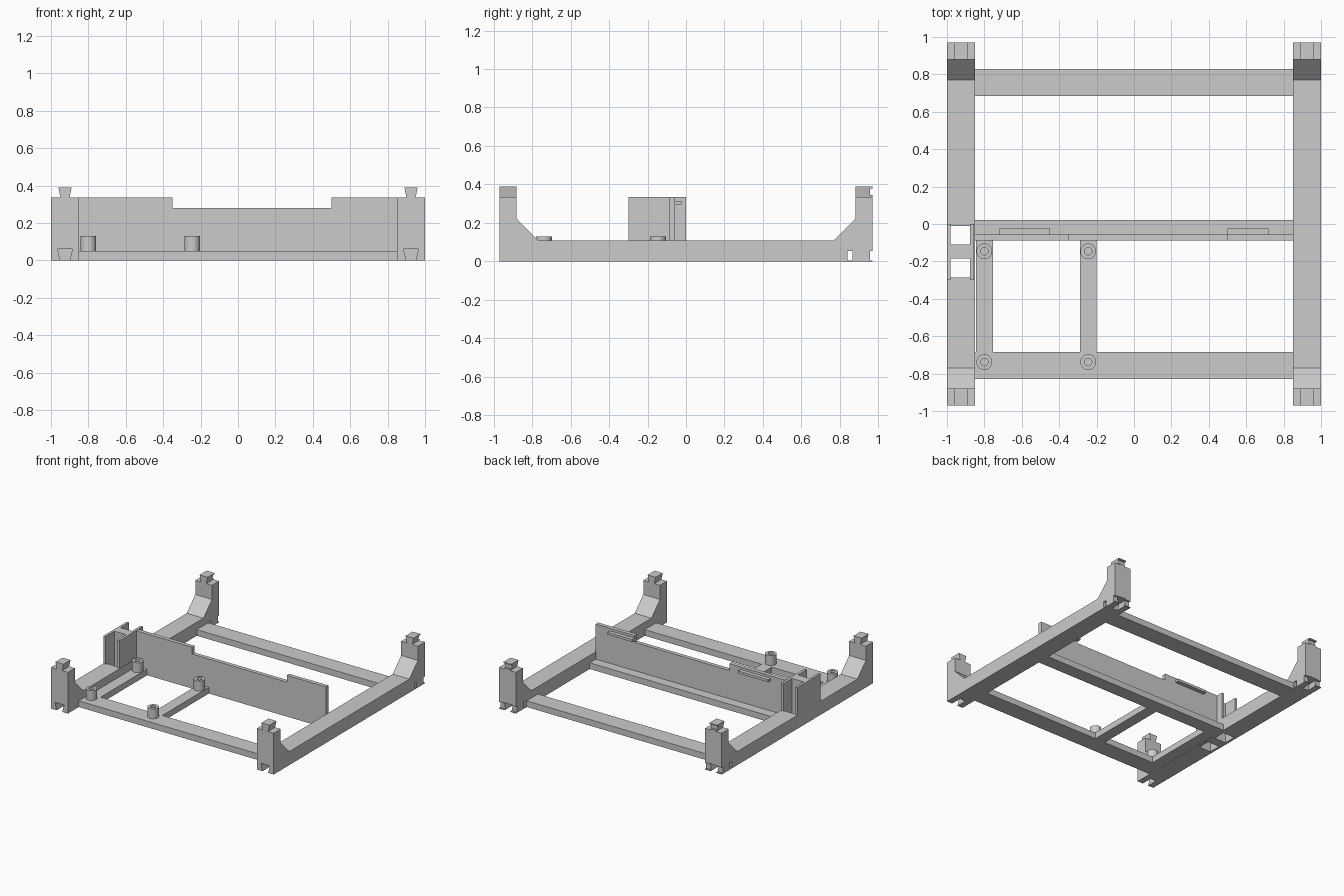
import bpy
import bmesh
import math
from mathutils import Vector

cube = bpy.data.objects.get("Cube")
if cube:
    bpy.data.objects.remove(cube, do_unlink=True)

grey = bpy.data.materials.new("light grey plastic")
grey.use_nodes = True
colour = (0.6, 0.6, 0.6, 1)
grey.diffuse_color = colour
grey.node_tree.nodes["Principled BSDF"].inputs["Base Color"].default_value = colour


def finish(name, bm):
    bmesh.ops.recalc_face_normals(bm, faces=bm.faces)
    mesh = bpy.data.meshes.new(name)
    bm.to_mesh(mesh)
    bm.free()
    mesh.materials.append(grey)
    obj = bpy.data.objects.new(name, mesh)
    bpy.context.collection.objects.link(obj)
    return obj


def prism(name, outline, axis, low, high):
    """Extrude a closed outline along x, y or z; outline keeps the other axes in order."""
    place = {"x": lambda a, b: (low, a, b),
             "y": lambda a, b: (a, low, b),
             "z": lambda a, b: (a, b, low)}[axis]
    bm = bmesh.new()
    face = bm.faces.new([bm.verts.new(place(a, b)) for a, b in outline])
    out = bmesh.ops.extrude_face_region(bm, geom=[face])
    step = Vector([high - low if k == axis else 0 for k in "xyz"])
    moved = [v for v in out["geom"] if isinstance(v, bmesh.types.BMVert)]
    bmesh.ops.translate(bm, verts=moved, vec=step)
    return finish(name, bm)


def box(name, x0, x1, y0, y1, z0, z1):
    return prism(name, [(x0, y0), (x1, y0), (x1, y1), (x0, y1)], "z", z0, z1)


def carve(target, cutters):
    """Subtract the cutters, keep the result and drop the cutters."""
    for c in cutters:
        c.hide_render = True
        mod = target.modifiers.new("cut", "BOOLEAN")
        mod.operation = "DIFFERENCE"
        mod.solver = "EXACT"
        mod.object = c
    graph = bpy.context.evaluated_depsgraph_get()
    mesh = bpy.data.meshes.new_from_object(target.evaluated_get(graph))
    target.modifiers.clear()
    target.data = mesh
    for c in cutters:
        bpy.data.objects.remove(c, do_unlink=True)


END, POST, RAIL, TOP, BEAM = 0.97, 0.88, 0.11, 0.335, 0.05


def dovetail(name, cx, z0, z1, foot, head, y0, y1):
    return prism(name, [(cx - foot, z0), (cx + foot, z0), (cx + head, z1), (cx - head, z1)],
                 "y", y0, y1)


# Side rails with corner posts, dovetail pegs and matching sockets
half = [(POST - 0.11, RAIL), (POST, 0.22), (POST, TOP), (END, TOP), (END, 0)]
rail_outline = half + [(-y, z) for y, z in reversed(half)]
for side, word in ((1, "left"), (-1, "right")):
    cx = side * 0.925
    rail = prism(word + "_side_rail", rail_outline, "x", cx - 0.075, cx + 0.075)
    cutters = [
        dovetail("socket_cutter", cx, -0.01, 0.06, 0.023, 0.04, -1.0, -POST),
        dovetail("socket_cutter", cx, -0.01, 0.06, 0.023, 0.04, POST, 1.0),
        box("tie_slot_cutter", cx - 0.1, cx + 0.1, 0.84, 0.865, 0.006, 0.055),
        box("tie_notch_cutter", cx - 0.1, cx + 0.1, 0.955, 1.0, 0.006, 0.055),
    ]
    if side < 0:
        for y0, y1 in ((-0.285, -0.185), (-0.11, -0.01)):
            cutters.append(box("pocket_cutter", -0.98, -0.876, y0, y1, -0.1, 0.2))
    carve(rail, cutters)
    dovetail(word + "_front_peg", cx, TOP, 0.39, 0.024, 0.036, -END, -POST)
    peg = dovetail(word + "_back_peg", cx, TOP, 0.39, 0.024, 0.036, POST, END)
    carve(peg, [box("peg_notch_cutter", cx - 0.1, cx + 0.1, 0.955, 1.0, 0.345, 0.38)])

# Cross beams
for name, y0, y1 in (("front_beam", -0.83, -0.685), ("back_beam", 0.685, 0.83),
                     ("middle_beam", -0.088, 0.022)):
    box(name, -0.852, 0.852, y0, y1, 0, BEAM)

# Upright panel with a lowered middle, and small ledges behind it
prism("upright_panel",
      [(-0.852, BEAM), (0.852, BEAM), (0.852, TOP), (0.5, TOP), (0.5, 0.28),
       (-0.35, 0.28), (-0.35, TOP), (-0.852, TOP)], "y", -0.088, -0.056)
box("right_ledge", -0.72, -0.45, -0.056, -0.024, 0.295, 0.315)
box("left_ledge", 0.5, 0.72, -0.056, -0.024, 0.295, 0.315)

# H-shaped holder standing on the right rail
xs = (-1.0, -0.98, -0.876, -0.855)
ys = (-0.3, -0.185, -0.11, 0.0)
prism("pocket_holder",
      [(xs[0], ys[0]), (xs[1], ys[0]), (xs[1], ys[1]), (xs[2], ys[1]),
       (xs[2], ys[0]), (xs[3], ys[0]), (xs[3], ys[3]), (xs[2], ys[3]),
       (xs[2], ys[2]), (xs[1], ys[2]), (xs[1], ys[3]), (xs[0], ys[3])],
      "z", RAIL, TOP)


# Board standoffs: hollow posts made by spinning a profile
def standoff(name, x, y):
    bm = bmesh.new()
    profile = [(0, BEAM), (0.042, BEAM), (0.042, 0.13), (0.02, 0.13), (0.02, 0.06), (0, 0.06)]
    verts = [bm.verts.new((r, 0, z)) for r, z in profile]
    edges = [bm.edges.new(pair) for pair in zip(verts, verts[1:])]
    bmesh.ops.spin(bm, geom=verts + edges, cent=(0, 0, 0), axis=(0, 0, 1),
                   angle=math.tau, steps=32)
    bmesh.ops.remove_doubles(bm, verts=bm.verts, dist=0.0005)
    obj = finish(name, bm)
    obj.location = (x, y, 0)
    bpy.ops.object.select_all(action="DESELECT")
    obj.select_set(True)
    bpy.context.view_layer.objects.active = obj
    bpy.ops.object.shade_smooth_by_angle(angle=math.radians(35))


# Support strips with a standoff at each end
for word, x in (("outer", -0.8), ("inner", -0.245)):
    box(word + "_strip", x - 0.045, x + 0.045, -0.685, -0.088, 0, BEAM)
    standoff(word + "_front_standoff", x, -0.738)
    standoff(word + "_back_standoff", x, -0.146)
